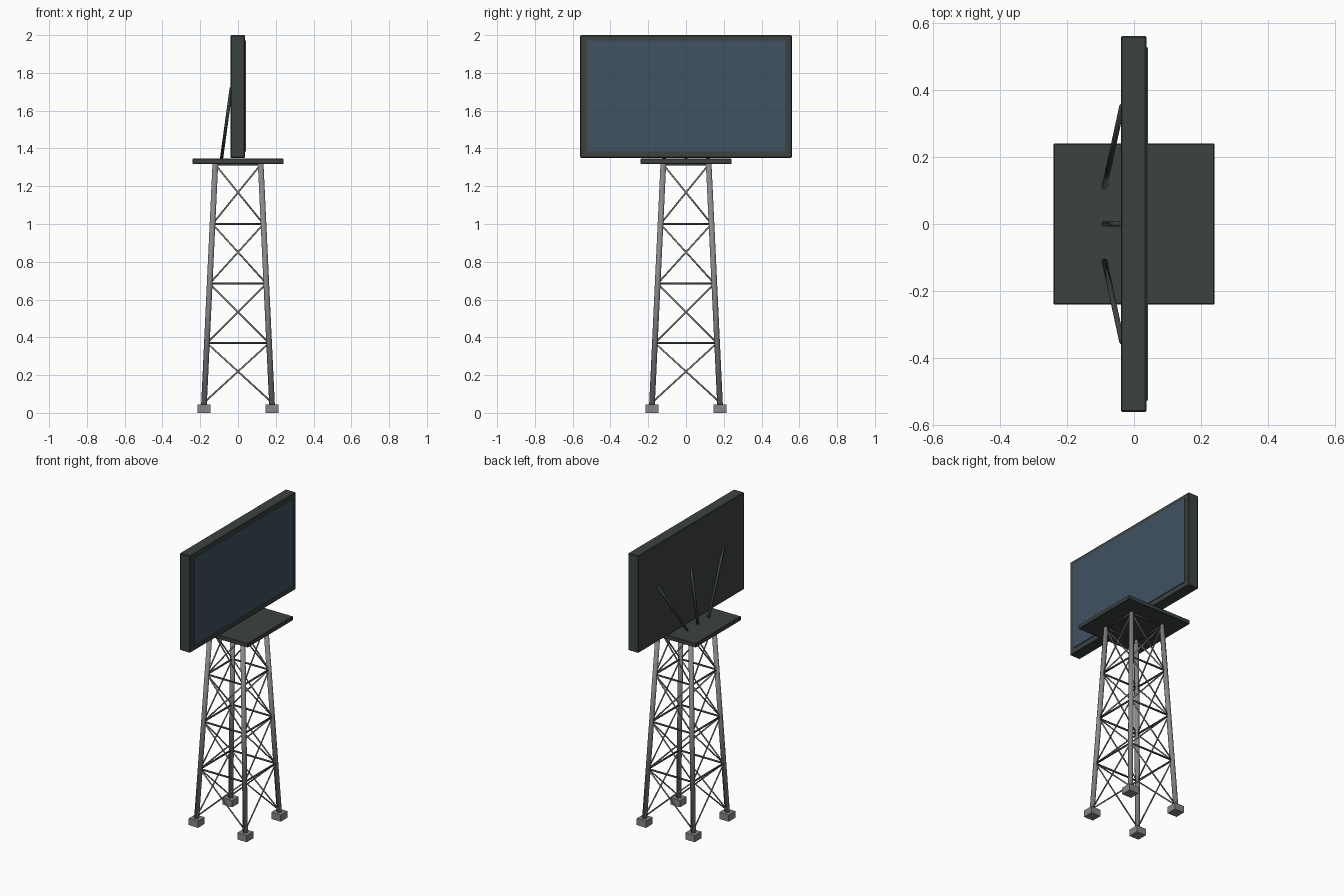
import bpy
from mathutils import Vector

if "Cube" in bpy.data.objects:
    bpy.data.objects.remove(bpy.data.objects["Cube"], do_unlink=True)


def material(name, colour):
    mat = bpy.data.materials.new(name)
    mat.use_nodes = True
    rgba = (*colour, 1)
    mat.diffuse_color = rgba
    mat.node_tree.nodes["Principled BSDF"].inputs["Base Color"].default_value = rgba
    return mat


dark = material("dark metal", (0.045, 0.055, 0.053))
steel = material("galvanised steel", (0.25, 0.25, 0.265))
concrete = material("concrete grey", (0.24, 0.24, 0.25))
blue = material("blue grey screen", (0.05, 0.085, 0.12))


def box(name, low, high, mat, bevel=0.0):
    low, high = Vector(low), Vector(high)
    bpy.ops.mesh.primitive_cube_add(size=1, location=(low + high) / 2)
    obj = bpy.context.object
    obj.name = name
    obj.scale = high - low
    bpy.ops.object.transform_apply(location=False, rotation=False, scale=True)
    obj.data.materials.append(mat)
    if bevel:
        mod = obj.modifiers.new("Soft edges", "BEVEL")
        mod.width = bevel
        mod.segments = 1
    return obj


def tube(name, start, end, radius, mat, sides=8):
    start, end = Vector(start), Vector(end)
    axis = end - start
    bpy.ops.mesh.primitive_cylinder_add(
        vertices=sides, radius=radius, depth=axis.length, location=(start + end) / 2)
    obj = bpy.context.object
    obj.name = name
    obj.rotation_euler = axis.to_track_quat("Z", "Y").to_euler()
    obj.data.materials.append(mat)
    bpy.ops.object.shade_smooth()
    return obj


# Tower dimensions
BASE, TOP, BAYS = 0.045, 1.32, 4
levels = [0.055 + 0.315 * i for i in range(BAYS + 1)]
corners = [(-1, -1), (1, -1), (1, 1), (-1, 1)]


def corner(c, z):
    half = 0.18 - 0.06 * (z - BASE) / (TOP - BASE)
    return (c[0] * half, c[1] * half, z)


# Footings and leaning legs
for c in corners:
    x, y = c[0] * 0.18, c[1] * 0.18
    box("footing", (x - 0.035, y - 0.035, 0), (x + 0.035, y + 0.035, BASE), concrete)
    tube("tower_leg", corner(c, BASE - 0.01), corner(c, TOP), 0.0155, steel, 12)

# Lattice on each side: crossed braces and horizontal bars
for i, a in enumerate(corners):
    b = corners[(i + 1) % 4]
    for low, high in zip(levels, levels[1:]):
        tube("cross_brace", corner(a, low), corner(b, high), 0.0045, steel)
        tube("cross_brace", corner(b, low), corner(a, high), 0.0045, steel)
        tube("horizontal_bar", corner(a, high), corner(b, high), 0.006, dark)

# Platform and display panel
box("platform", (-0.24, -0.24, 1.318), (0.24, 0.24, 1.346), dark, 0.003)
box("panel_frame", (-0.039, -0.56, 1.35), (0.037, 0.56, 2), dark, 0.004)
box("screen", (0.034, -0.525, 1.385), (0.042, 0.525, 1.972), blue)

# Rear support struts fanning out
for side in (-1, 0, 1):
    tube("rear_strut", (-0.088, side * 0.11, 1.34), (-0.036, side * 0.35, 1.72),
         0.0085, dark, 10)
